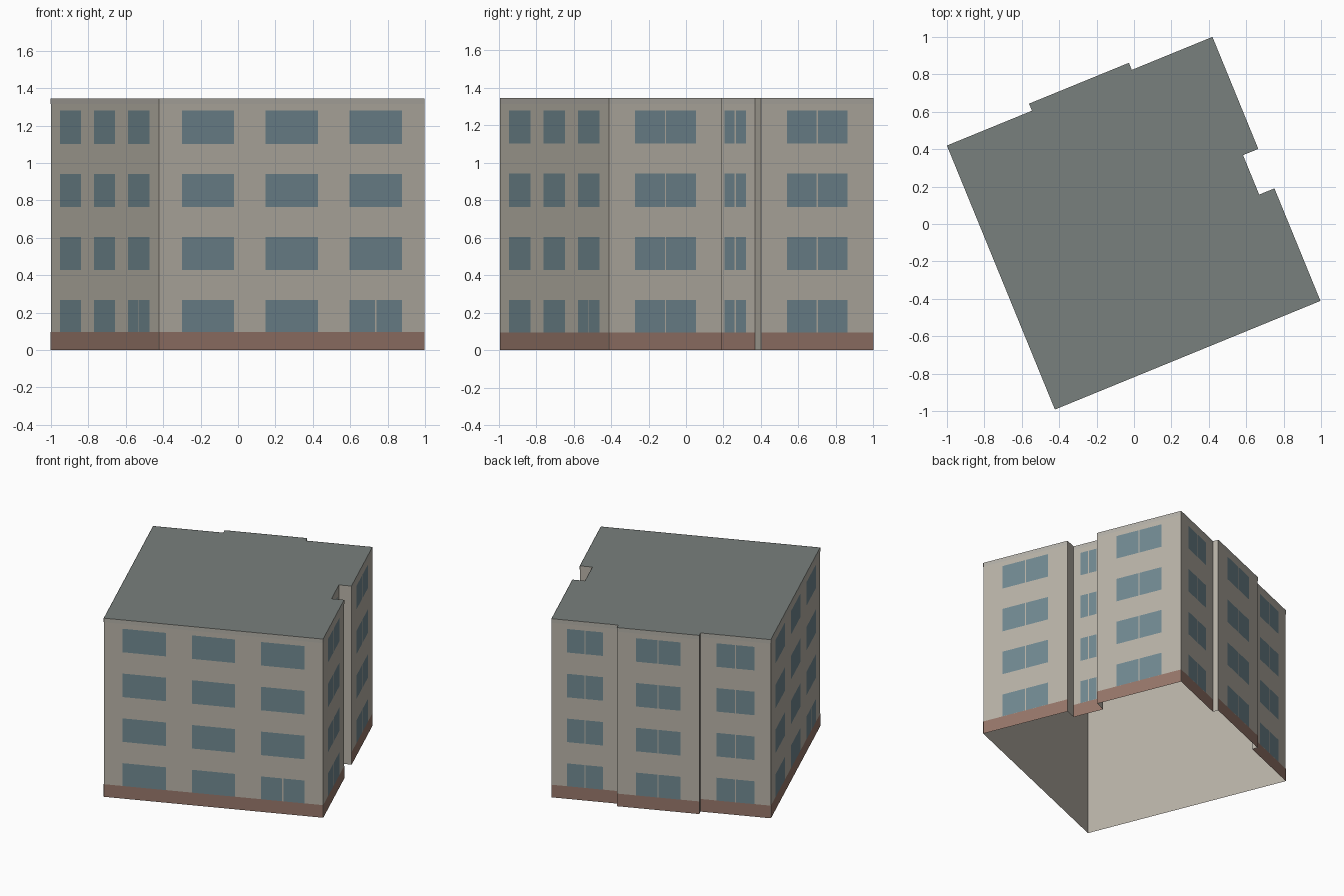
import bpy
from math import radians
from mathutils import Matrix, Vector

if "Cube" in bpy.data.objects:
    bpy.data.objects.remove(bpy.data.objects["Cube"])

H = 1.345            # building height
STOREY = 0.3375      # floor-to-floor spacing
PLINTH = 0.095
ROT = Matrix.Rotation(radians(22.25), 2)


def material(name, rgb):
    m = bpy.data.materials.new(name)
    m.diffuse_color = (*rgb, 1)
    m.use_nodes = True
    m.node_tree.nodes["Principled BSDF"].inputs["Base Color"].default_value = m.diffuse_color
    return m


CONCRETE = material("concrete", (0.48, 0.45, 0.39))
TRIM = material("trim_concrete", (0.45, 0.43, 0.385))
BRICK = material("brick", (0.31, 0.185, 0.145))
GLASS = material("glass", (0.165, 0.25, 0.285))
ROOF = material("roof_felt", (0.19, 0.215, 0.205))


def mesh_object(name, faces, mat):
    """One object from a list of faces, each a list of 3D points."""
    verts = [p for f in faces for p in f]
    index, start = [], 0
    for f in faces:
        index.append(range(start, start + len(f)))
        start += len(f)
    me = bpy.data.meshes.new(name)
    me.from_pydata([tuple(v) for v in verts], [], [list(i) for i in index])
    me.materials.append(mat)
    ob = bpy.data.objects.new(name, me)
    bpy.context.collection.objects.link(ob)
    return ob


def panel(a, b, f0, f1, z0, z1, off=0.0):
    """Upright rectangle covering fractions f0..f1 of the wall a-b."""
    d = (b - a).normalized()
    n = Vector((d.y, -d.x)) * off
    p, q = a.lerp(b, f0) + n, a.lerp(b, f1) + n
    return [(p.x, p.y, z0), (q.x, q.y, z0), (q.x, q.y, z1), (p.x, p.y, z1)]


# Footprint, counter-clockwise from the front left corner;
# the last value is the number of window bays on the wall that starts there
outline = [
    (-0.767, -0.758, 3), (0.767, -0.758, 1),
    (0.767, -0.108, 0), (0.679, -0.108, 1), (0.679, 0.120, 0),
    (0.767, 0.120, 1), (0.767, 0.767, 1),
    (0.301, 0.767, 0), (0.301, 0.808, 1), (-0.276, 0.808, 0),
    (-0.276, 0.767, 1), (-0.767, 0.767, 3)]
pts = [ROT @ Vector((u, v)) for u, v, _ in outline]

walls, plinth, trim, windows = [], [], [], []
for i, (_, _, bays) in enumerate(outline):
    a, b = pts[i], pts[(i + 1) % len(pts)]
    walls.append(panel(a, b, 0, 1, 0, H))
    if not bays:
        continue
    plinth.append(panel(a, b, 0, 1, 0, PLINTH, 0.0015))
    trim.append(panel(a, b, 0, 1, H - 0.03, H, 0.0015))
    centres, half = ([0.184, 0.5, 0.816], 0.0985) if bays == 3 else ([0.5], 0.27)
    gap = 0.004 / (b - a).length
    for floor in range(4):
        z0 = 0.09 + floor * STOREY
        z1 = z0 + 0.177
        z0 = max(z0, PLINTH)
        for k, c in enumerate(centres):
            # split panes on single-bay walls and at the ground floor end bay
            if bays == 1 or (floor == 0 and k == 2):
                windows.append(panel(a, b, c - half, c - gap, z0, z1, 0.002))
                windows.append(panel(a, b, c + gap, c + half, z0, z1, 0.002))
            else:
                windows.append(panel(a, b, c - half, c + half, z0, z1, 0.002))

# Open-bottomed shell with overlays and a flat roof
mesh_object("walls", walls, CONCRETE)
mesh_object("plinth", plinth, BRICK)
mesh_object("roof_edge_trim", trim, TRIM)
mesh_object("windows", windows, GLASS)
mesh_object("roof", [[(p.x, p.y, H) for p in pts]], ROOF)
